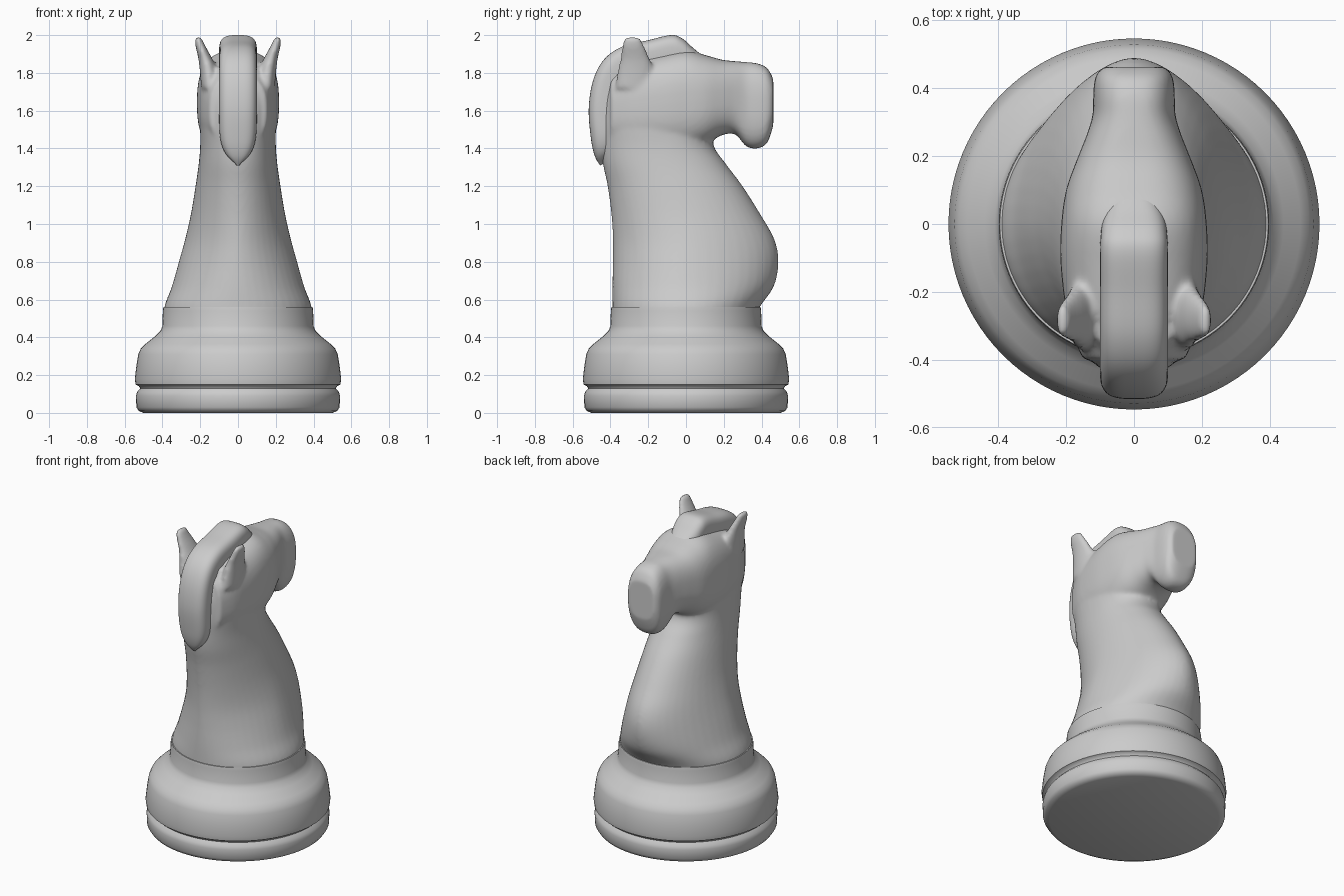
import bpy
import bmesh
import math
from mathutils import Vector

if "Cube" in bpy.data.objects:
    bpy.data.objects.remove(bpy.data.objects["Cube"])

GREY = (0.6, 0.6, 0.6, 1)
stone = bpy.data.materials.new("light grey")
stone.use_nodes = True
stone.diffuse_color = GREY
stone.node_tree.nodes["Principled BSDF"].inputs["Base Color"].default_value = GREY


def smooth_rows(rows, steps):
    """Spline through the key rows, value by value."""
    result = []
    last = len(rows) - 1
    for i in range(last):
        a, b, c, d = (rows[min(max(i + k, 0), last)] for k in (-1, 0, 1, 2))
        for step in range(steps):
            t = step / steps
            result.append([
                q + t * ((r - p) + t * ((2*p - 5*q + 4*r - s) + t * (3*q - p - 3*r + s))) / 2
                for p, q, r, s in zip(a, b, c, d)])
    return result + [list(rows[-1])]


def loft(bm, rows, place, power=2.0, steps=6, sides=48):
    """Skin rounded sections; place maps a row and a unit point to 3D.
    A power of None takes the roundness from the end of each row."""
    rings = []
    for row in smooth_rows(rows, steps):
        e = 2 / (power or row[-1])
        ring = []
        for k in range(sides):
            angle = math.tau * k / sides
            c, s = math.cos(angle), math.sin(angle)
            c = math.copysign(abs(c) ** e, c)
            s = math.copysign(abs(s) ** e, s)
            ring.append(bm.verts.new(place(row, c, s)))
        rings.append(ring)
    for low, high in zip(rings, rings[1:]):
        for k in range(sides):
            j = (k + 1) % sides
            bm.faces.new((low[k], low[j], high[j], high[k]))
    bm.faces.new(rings[0][::-1])
    bm.faces.new(rings[-1])


def finish(bm, name, angle=40):
    bmesh.ops.recalc_face_normals(bm, faces=bm.faces[:])
    mesh = bpy.data.meshes.new(name)
    bm.to_mesh(mesh)
    bm.free()
    mesh.materials.append(stone)
    obj = bpy.data.objects.new(name, mesh)
    bpy.context.collection.objects.link(obj)
    bpy.ops.object.select_all(action="DESELECT")
    obj.select_set(True)
    bpy.context.view_layer.objects.active = obj
    bpy.ops.object.shade_smooth_by_angle(angle=math.radians(angle))
    return obj


# Turned base: radius, height
PROFILE = [(0.5, 0), (0.525, 0.01), (0.538, 0.03), (0.54, 0.09), (0.535, 0.11),
           (0.518, 0.13), (0.525, 0.142), (0.542, 0.15), (0.546, 0.18),
           (0.538, 0.25), (0.528, 0.31), (0.515, 0.34), (0.49, 0.365),
           (0.44, 0.405), (0.41, 0.435), (0.4, 0.46), (0.398, 0.54),
           (0.395, 0.56), (0.37, 0.56)]
bm = bmesh.new()
SIDES = 96
rings = [[bm.verts.new((r * math.cos(math.tau * k / SIDES),
                        r * math.sin(math.tau * k / SIDES), z))
          for k in range(SIDES)] for r, z in PROFILE]
for low, high in zip(rings, rings[1:]):
    for k in range(SIDES):
        j = (k + 1) % SIDES
        bm.faces.new((low[k], low[j], high[j], high[k]))
bm.faces.new(rings[0][::-1])
bm.faces.new(rings[-1])
finish(bm, "base")

# Neck: height, half width, middle y, back y, front y, roundness
NECK = [(0.46, 0.39, 0, -0.388, 0.34, 2),
        (0.56, 0.39, 0, -0.39, 0.39, 2),
        (0.67, 0.35, 0, -0.39, 0.465, 1.9),
        (0.8, 0.313, 0, -0.387, 0.49, 1.8),
        (0.92, 0.28, 0, -0.387, 0.468, 1.8),
        (1.05, 0.25, -0.02, -0.395, 0.395, 1.9),
        (1.2, 0.225, -0.06, -0.415, 0.3, 2),
        (1.32, 0.208, -0.1, -0.44, 0.21, 2.1),
        (1.42, 0.2, -0.12, -0.45, 0.145, 2.2),
        (1.55, 0.2, -0.14, -0.45, 0.15, 2.4),
        (1.7, 0.195, -0.15, -0.43, 0.14, 2.5),
        (1.83, 0.16, -0.15, -0.37, 0.1, 2.5)]

# Head: y, half width, underside, top
HEAD = [(-0.4, 0.15, 1.42, 1.78),
        (-0.28, 0.195, 1.38, 1.86),
        (-0.12, 0.216, 1.37, 1.9),
        (0, 0.214, 1.38, 1.92),
        (0.1, 0.2, 1.42, 1.895),
        (0.19, 0.168, 1.47, 1.87),
        (0.26, 0.14, 1.475, 1.862),
        (0.32, 0.122, 1.41, 1.857),
        (0.38, 0.12, 1.4, 1.85),
        (0.43, 0.115, 1.43, 1.825),
        (0.462, 0.095, 1.52, 1.77)]

# Ear: height, x, y, half width, half depth
EAR = [(1.72, 0.15, -0.265, 0.045, 0.11),
       (1.82, 0.158, -0.265, 0.045, 0.095),
       (1.88, 0.175, -0.27, 0.036, 0.076),
       (1.94, 0.198, -0.28, 0.027, 0.06),
       (1.99, 0.213, -0.285, 0.017, 0.04)]


def place_neck(row, c, s):
    z, half, mid, back, front, _ = row
    return Vector((half * c, mid + s * (front - mid if s > 0 else mid - back), z))


def place_head(row, c, s):
    y, half, under, top = row
    return Vector((half * c, y, (under + top) / 2 + s * (top - under) / 2))


bm = bmesh.new()
loft(bm, NECK, place_neck, power=None)
loft(bm, HEAD, place_head, power=2.7)
for side in (-1, 1):
    loft(bm, EAR, lambda row, c, s: Vector(
        (side * (row[1] + row[3] * c), row[2] + row[4] * s, row[0])), sides=24)
body = finish(bm, "neck_and_head")

# Fuse neck, head and ears into one softly blended skin
blend = body.modifiers.new("blend", "REMESH")
blend.mode = "VOXEL"
blend.voxel_size = 0.011
blend.use_smooth_shade = True
soften = body.modifiers.new("soften", "SMOOTH")
soften.factor = 0.5
soften.iterations = 10

# Mane: outer y and height, half width
MANE = [(-0.455, 1.31, 0.015),
        (-0.483, 1.36, 0.07),
        (-0.503, 1.45, 0.095),
        (-0.515, 1.61, 0.1),
        (-0.492, 1.76, 0.1),
        (-0.435, 1.87, 0.1),
        (-0.34, 1.938, 0.1),
        (-0.2, 1.973, 0.1),
        (-0.08, 2, 0.1),
        (-0.02, 1.982, 0.098),
        (0.04, 1.93, 0.09),
        (0.12, 1.865, 0.06)]
HEART = Vector((0, -0.1, 1.5))


def place_mane(row, c, s):
    y, z, half = row
    outer = Vector((0, y, z))
    inward = (HEART - outer).normalized()
    return outer + inward * 0.09 * (1 - s) + Vector((half * c, 0, 0))


bm = bmesh.new()
loft(bm, MANE, place_mane, power=3.2)
finish(bm, "mane", 60)
